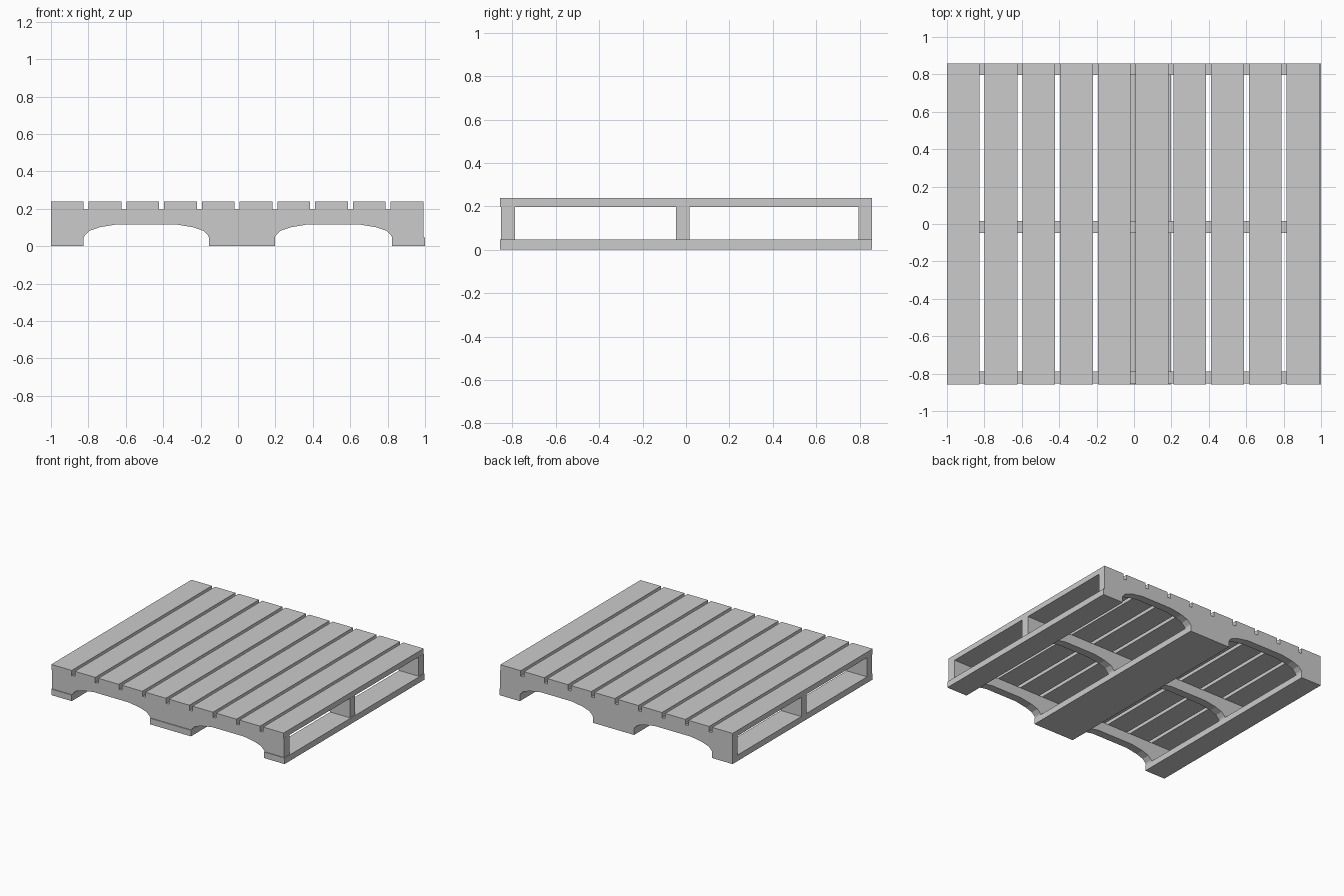
import bpy
import bmesh

if "Cube" in bpy.data.objects:
    bpy.data.objects.remove(bpy.data.objects["Cube"])

HALF_Y = 0.858            # half depth of the deck
BOARD_W = 0.175
Z_LOW, Z_HIGH, Z_TOP = 0.047, 0.196, 0.238


def finish(name, bm):
    bmesh.ops.recalc_face_normals(bm, faces=bm.faces)
    mesh = bpy.data.meshes.new(name)
    bm.to_mesh(mesh)
    bm.free()
    obj = bpy.data.objects.new(name, mesh)
    bpy.context.collection.objects.link(obj)
    return obj


def prism(name, profile, y0, y1):
    """Extrude an x/z outline from y0 to y1."""
    bm = bmesh.new()
    face = bm.faces.new([bm.verts.new((x, y0, z)) for x, z in profile])
    ext = bmesh.ops.extrude_face_region(bm, geom=[face])["geom"]
    verts = [g for g in ext if isinstance(g, bmesh.types.BMVert)]
    bmesh.ops.translate(bm, verts=verts, vec=(0, y1 - y0, 0))
    return finish(name, bm)


def board(name, x0, x1, z0, z1):
    return prism(name, [(x0, z0), (x1, z0), (x1, z1), (x0, z1)], -HALF_Y, HALF_Y)


def arch(x0, x1):
    """Faceted fork notch, rising from the stringer's lower edge."""
    side = [(0, Z_LOW), (0.006, 0.058), (0.03, 0.082), (0.085, 0.101), (0.18, 0.117)]
    return [(x0 + d, z) for d, z in side] + [(x1 - d, z) for d, z in reversed(side)]


# Top deck boards
for i in range(10):
    x = -1 + i * 0.2018
    board(f"top_board_{i + 1}", x, x + BOARD_W, Z_HIGH, Z_TOP)

# Bottom boards: one at each end, two butted in the middle
for name, x0, x1 in (("left", -1, -0.825), ("middle_left", -0.155, 0.021),
                     ("middle_right", 0.021, 0.197), ("right", 0.824, 1)):
    board(f"bottom_board_{name}", x0, x1, 0, Z_LOW)

# Notched stringers
outline = ([(-1, Z_LOW)] + arch(-0.825, -0.155) + arch(0.197, 0.824)
           + [(0.992, Z_LOW), (0.992, Z_HIGH), (-1, Z_HIGH)])
for name, y0, y1 in (("front", -0.852, -0.789), ("middle", -0.047, 0.016),
                     ("back", 0.796, HALF_Y)):
    prism(f"stringer_{name}", outline, y0, y1)
